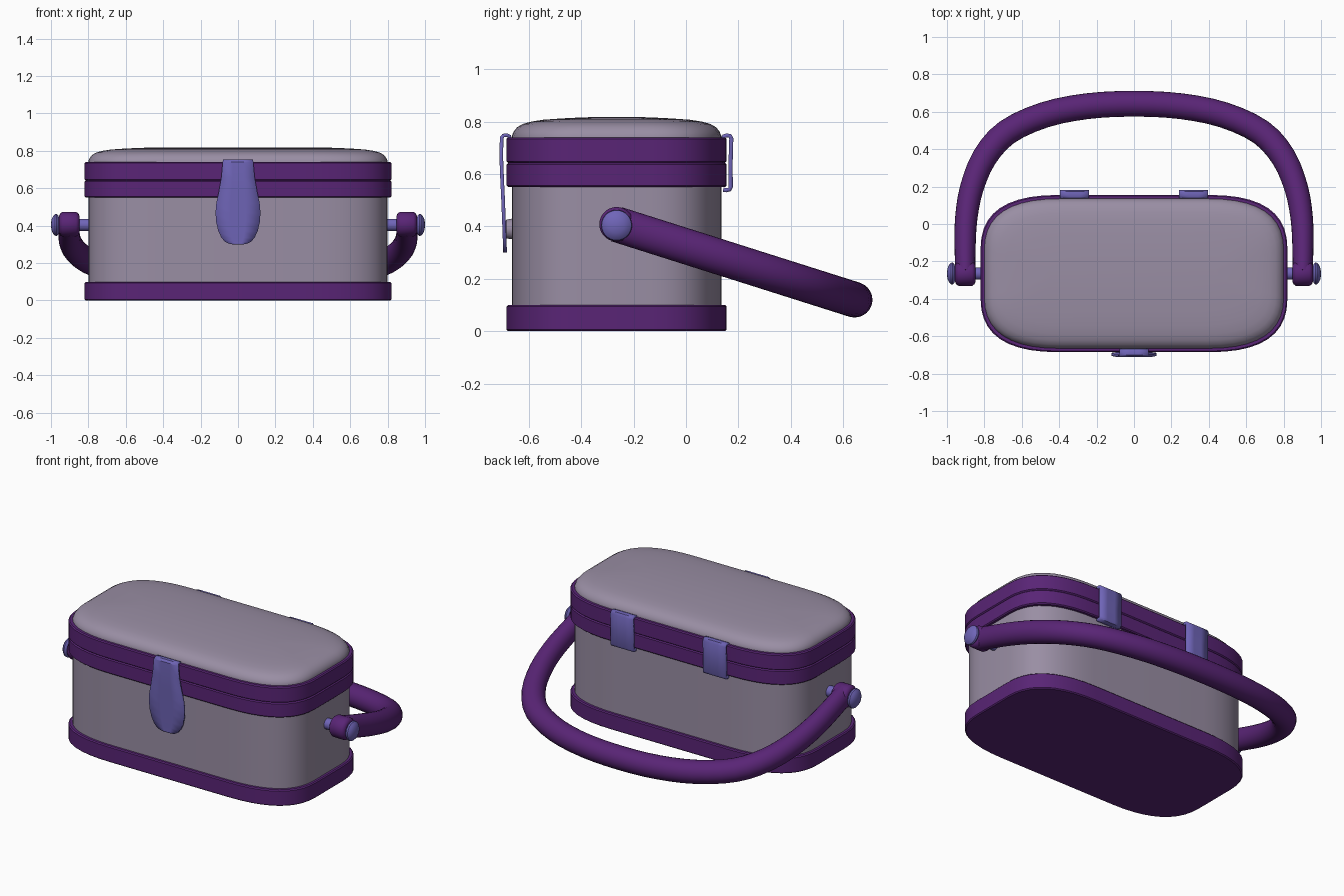
import bpy, bmesh, math
from mathutils import Vector

if "Cube" in bpy.data.objects:
    bpy.data.objects.remove(bpy.data.objects["Cube"])

CY = -0.265  # centre of the box in y


def material(name, rgb):
    m = bpy.data.materials.new(name)
    m.diffuse_color = (*rgb, 1)
    m.use_nodes = True
    m.node_tree.nodes["Principled BSDF"].inputs["Base Color"].default_value = m.diffuse_color
    return m


PURPLE = material("purple", (0.10, 0.018, 0.18))
BLUE = material("lavender", (0.16, 0.13, 0.48))
MAUVE = material("mauve", (0.32, 0.27, 0.37))


def finish(name, bm, mat, angle=35):
    bmesh.ops.recalc_face_normals(bm, faces=bm.faces)
    me = bpy.data.meshes.new(name)
    bm.to_mesh(me)
    bm.free()
    ob = bpy.data.objects.new(name, me)
    bpy.context.collection.objects.link(ob)
    me.materials.append(mat)
    bpy.ops.object.select_all(action='DESELECT')
    ob.select_set(True)
    bpy.context.view_layer.objects.active = ob
    bpy.ops.object.shade_smooth_by_angle(angle=math.radians(angle))
    return ob


def bridge(bm, rings, closed=True):
    rows = [[bm.verts.new(p) for p in r] for r in rings]
    n = len(rows[0])
    for a, b in zip(rows, rows[1:]):
        for i in range(n if closed else n - 1):
            j = (i + 1) % n
            bm.faces.new((a[i], a[j], b[j], b[i]))
    if closed:
        bm.faces.new(rows[0])
        bm.faces.new(rows[-1])


def outline(hx, hy, z, steps=10):
    # soft-cornered rectangle, corners are quadratic curves
    ax, ay = hx * 0.5, hy * 0.33
    pts = []
    for sx, sy in ((1, 1), (-1, 1), (-1, -1), (1, -1)):
        q = []
        for k in range(steps + 1):
            t = k / steps
            x = hx * (1 - t * t) + ax * t * t
            y = ay * (1 - t) ** 2 + hy * (1 - (1 - t) ** 2)
            q.append((sx * x, CY + sy * y, z))
        pts += q if sx * sy > 0 else q[::-1]
    return pts


def loft(name, hx, hy, levels, mat):
    # levels: (z, inset)
    bm = bmesh.new()
    bridge(bm, [outline(hx - d, hy - d * min(1, hy / hx * (1 + (hx - d) / hx)), z)
                for z, d in levels])
    return finish(name, bm, mat)


def band(name, z0, z1):
    b = 0.006
    loft(name, 0.82, 0.42, [(z0, b), (z0 + b, 0), (z1 - b, 0), (z1, b)], PURPLE)


# Box shell and bands
loft("body", 0.80, 0.40, [(0.05, 0), (0.60, 0)], MAUVE)
band("base_band", 0.0, 0.10)
band("lower_rim", 0.55, 0.642)
band("upper_rim", 0.642, 0.74)

# Pillowed lid
bm = bmesh.new()
lid = [(0.70, 0), (0.745, 0), (0.762, 0.007), (0.778, 0.02), (0.791, 0.042), (0.800, 0.075),
       (0.807, 0.12), (0.812, 0.19), (0.816, 0.27), (0.818, 0.35)]
bridge(bm, [outline(0.80 - d, 0.40 - d, z) for z, d in lid])
finish("lid", bm, MAUVE)


def strap(name, profile, x0, mat, thick):
    # profile: (y, z, half width), a thin bent sheet
    bm = bmesh.new()
    bridge(bm, [[(x0 + w * k, y, z) for k in (-1, -0.33, 0.33, 1)] for y, z, w in profile],
           closed=False)
    ob = finish(name, bm, mat)
    m = ob.modifiers.new("thickness", 'SOLIDIFY')
    m.thickness, m.offset = thick, 0
    return ob


# Front clasp and its stud
strap("front_clasp", [
    (-0.672, 0.735, 0.075), (-0.674, 0.744, 0.076), (-0.683, 0.748, 0.078),
    (-0.697, 0.747, 0.080), (-0.704, 0.738, 0.082), (-0.705, 0.66, 0.089),
    (-0.702, 0.58, 0.103), (-0.699, 0.52, 0.116), (-0.697, 0.47, 0.120),
    (-0.695, 0.42, 0.117), (-0.693, 0.37, 0.105), (-0.692, 0.335, 0.088),
    (-0.691, 0.315, 0.070), (-0.691, 0.305, 0.052), (-0.691, 0.30, 0.030)], 0, BLUE, 0.014)


def lathe(name, axis_x, profile, z, mat, y=CY, direction=(1, 0, 0), n=28):
    # profile: (distance along the axis, radius)
    d = Vector(direction)
    u = Vector((0, 0, 1))
    v = d.cross(u)
    c = Vector((axis_x, y, z))
    bm = bmesh.new()
    bridge(bm, [[c + d * s + (u * math.cos(2 * math.pi * i / n) +
                              v * math.sin(2 * math.pi * i / n)) * r for i in range(n)]
                for s, r in profile])
    return finish(name, bm, mat)


lathe("clasp_stud", 0, [(0, 0.04), (0.025, 0.036), (0.03, 0.03)], 0.39, MAUVE,
      y=-0.66, direction=(0, -1, 0))

# Back hinges
for side, sx in (("left", -1), ("right", 1)):
    strap("hinge_" + side, [
        (y, z, 0.077) for y, z in (
            (0.142, 0.735), (0.145, 0.744), (0.155, 0.747), (0.168, 0.745), (0.173, 0.735),
            (0.170, 0.64), (0.171, 0.55), (0.167, 0.541), (0.155, 0.538), (0.142, 0.54))],
        sx * 0.318, BLUE, 0.016)

# Swing handle, swept along a smoothed path in a tilted plane
half = [(0.902, CY), (0.903, -0.12), (0.897, 0.03), (0.868, 0.19), (0.80, 0.355),
        (0.68, 0.49), (0.48, 0.583), (0.25, 0.63), (0, 0.643)]
path = [Vector(p) for p in half + [(-x, y) for x, y in half[-2::-1]]]
ext = [2 * path[0] - path[1]] + path + [2 * path[-1] - path[-2]]
curve = []
for a, b, c, d in zip(ext, ext[1:], ext[2:], ext[3:]):
    for k in range(3):
        t = k / 3
        curve.append(0.5 * (2 * b + (c - a) * t + (2 * a - 5 * b + 4 * c - d) * t * t +
                            (3 * b - a - 3 * c + d) * t ** 3))
curve.append(path[-1])
SLOPE, PZ = -0.317, 0.408
pts = [Vector((p.x, p.y, PZ + SLOPE * (p.y - CY))) for p in curve]
N = Vector((0, -SLOPE, 1)).normalized()
rings = []
for i, p in enumerate(pts):
    t = (pts[min(i + 1, len(pts) - 1)] - pts[max(i - 1, 0)]).normalized()
    s = t.cross(N)
    w = 0.053 + 0.016 * min(1, (p.y - CY) / 0.7)
    rings.append([p + s * w * math.cos(2 * math.pi * j / 24) +
                  N * 0.068 * math.sin(2 * math.pi * j / 24) for j in range(24)])
bm = bmesh.new()
bridge(bm, rings)
finish("handle", bm, PURPLE)

# Pivots: rounded handle end, pin and domed cap
for side, sx in (("left", -1), ("right", 1)):
    d = (sx, 0, 0)
    lathe("handle_end_" + side, 0, [(0.848, 0.045), (0.853, 0.057), (0.866, 0.066),
                                    (0.938, 0.066), (0.951, 0.057), (0.956, 0.045)],
          PZ, PURPLE, direction=d)
    lathe("pivot_pin_" + side, 0, [(0.78, 0.033), (0.97, 0.033)], 0.404, BLUE, direction=d)
    lathe("pivot_cap_" + side, 0, [(0.957, 0.04), (0.962, 0.053), (0.970, 0.059), (0.979, 0.057),
                                   (0.989, 0.046), (0.996, 0.03), (1.0, 0.01)],
          0.404, BLUE, direction=d)
